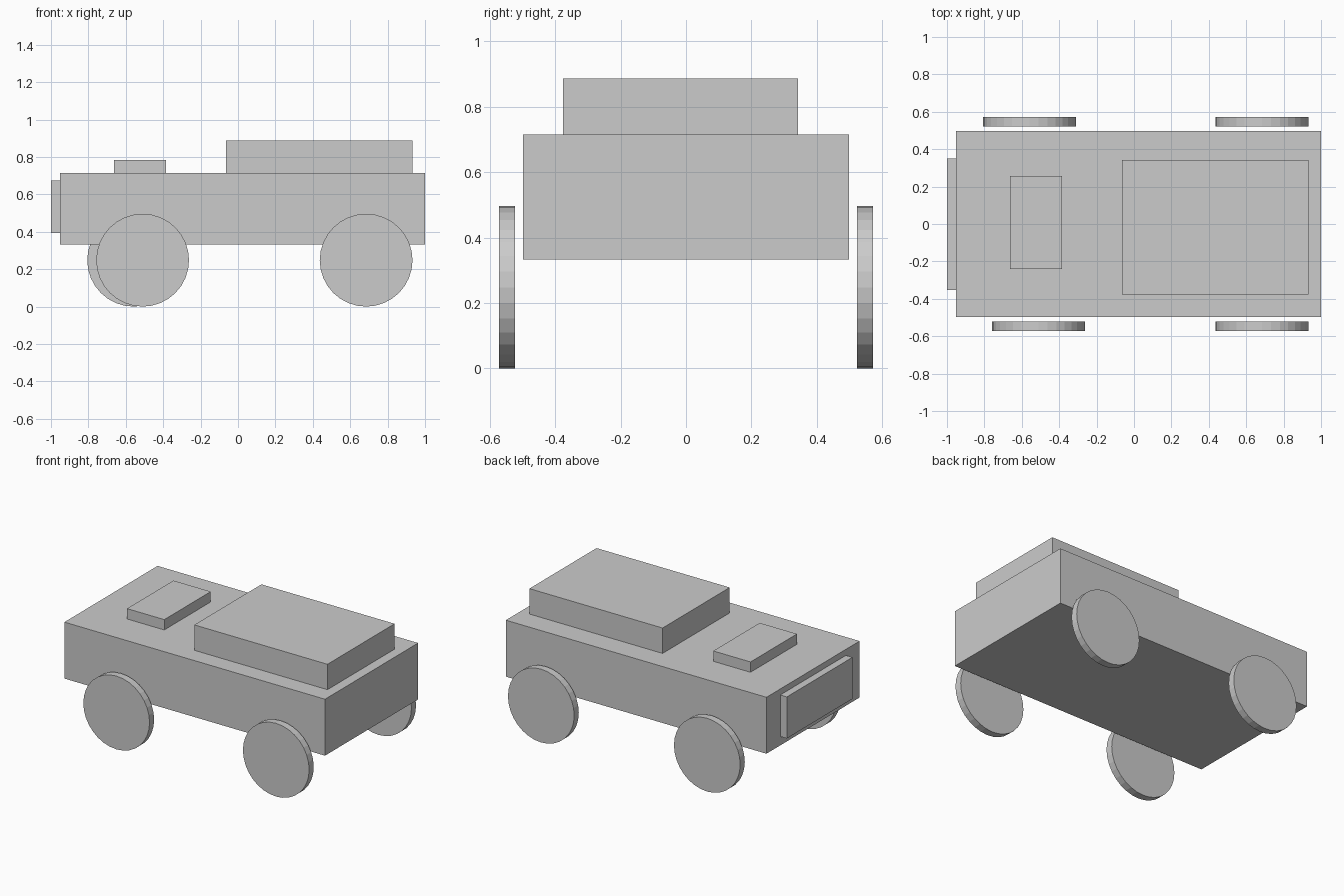
import bpy
import math

if "Cube" in bpy.data.objects:
    bpy.data.objects.remove(bpy.data.objects["Cube"])


def box(name, x, y, z):
    """Box spanning the given (min, max) ranges."""
    spans = (x, y, z)
    bpy.ops.mesh.primitive_cube_add(size=1, location=[(a + b) / 2 for a, b in spans])
    obj = bpy.context.object
    obj.name = name
    obj.scale = [b - a for a, b in spans]
    bpy.ops.object.transform_apply(location=False, rotation=False, scale=True)
    return obj


def wheel(name, x, y):
    """Thin flat-faced disc with its axis along y."""
    bpy.ops.mesh.primitive_cylinder_add(
        vertices=32, radius=0.248, depth=0.049,
        location=(x, y, 0.248), rotation=(math.pi / 2, 0, 0))
    bpy.context.object.name = name


# Main body, raised blocks and end plate
box("body", (-0.951, 1.0), (-0.498, 0.498), (0.333, 0.715))
box("cabin", (-0.064, 0.933), (-0.376, 0.342), (0.715, 0.887))
box("hood_block", (-0.663, -0.384), (-0.24, 0.257), (0.715, 0.785))
box("end_plate", (-1.0, -0.951), (-0.352, 0.35), (0.393, 0.674))

# Wheels: the two near the end plate are slightly staggered
for side, y, x_plate_end in (("front", -0.547, -0.51), ("back", 0.547, -0.558)):
    wheel(side + "_wheel_plate_end", x_plate_end, y)
    wheel(side + "_wheel_cabin_end", 0.685, y)
